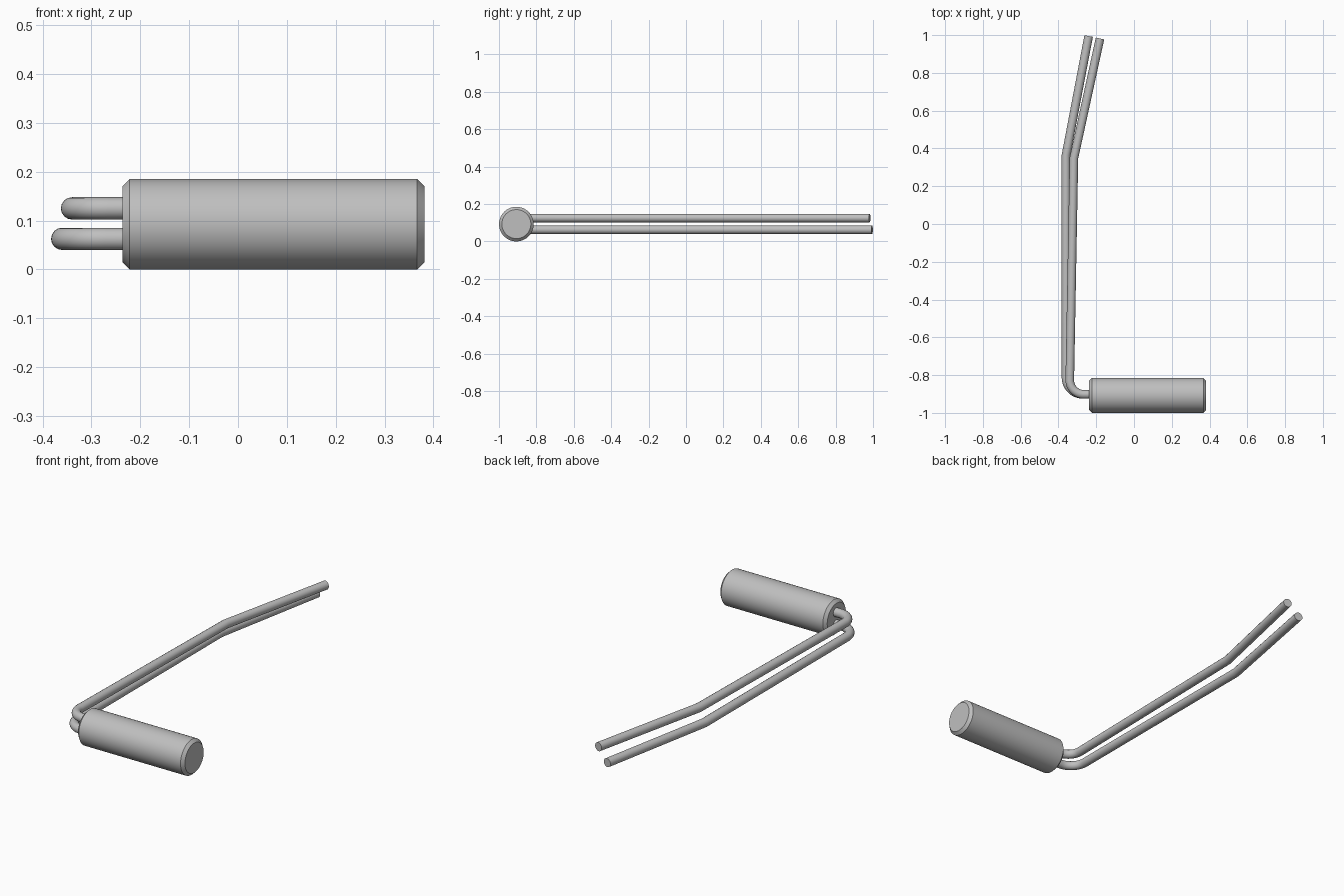
import bpy
import bmesh
from math import sin, cos, pi, radians
from mathutils import Matrix

cube = bpy.data.objects.get("Cube")
if cube:
    bpy.data.objects.remove(cube, do_unlink=True)

GREY = (0.52, 0.52, 0.52, 1)
steel = bpy.data.materials.new("plain grey")
steel.diffuse_color = GREY
steel.use_nodes = True
steel.node_tree.nodes["Principled BSDF"].inputs["Base Color"].default_value = GREY

HANDLE_Y = -0.907


def finish(obj):
    """Give the part its colour and smooth sides with sharp rims."""
    obj.data.materials.clear()
    obj.data.materials.append(steel)
    bpy.ops.object.select_all(action="DESELECT")
    obj.select_set(True)
    bpy.context.view_layer.objects.active = obj
    if obj.type == "CURVE":
        bpy.ops.object.convert(target="MESH")
        obj = bpy.context.object
    bpy.ops.object.shade_smooth_by_angle(angle=radians(30))


def make_handle(left, right, radius, chamfer):
    """Chamfered round bar lying along x."""
    bm = bmesh.new()
    bmesh.ops.create_cone(bm, cap_ends=True, segments=64, radius1=radius,
                          radius2=radius, depth=right - left,
                          matrix=Matrix.Rotation(pi / 2, 4, "Y"))
    rims = [e for e in bm.edges if abs(e.verts[0].co.x - e.verts[1].co.x) < 0.001]
    bmesh.ops.bevel(bm, geom=rims, offset=chamfer, segments=1, affect="EDGES")
    mesh = bpy.data.meshes.new("handle")
    bm.to_mesh(mesh)
    bm.free()
    obj = bpy.data.objects.new("handle", mesh)
    obj.location = ((left + right) / 2, HANDLE_Y, radius)
    bpy.context.collection.objects.link(obj)
    finish(obj)


def make_rod(name, z, side_x, bend, kink, tip):
    """Bent rod: out of the handle, round the corner, along and angled off."""
    start_y = -0.902
    path = [(-0.2, start_y)]
    for i in range(13):
        a = pi / 2 * i / 12
        path.append((side_x + bend - bend * sin(a), start_y + bend - bend * cos(a)))
    path += [kink, tip]
    curve = bpy.data.curves.new(name, "CURVE")
    curve.dimensions = "3D"
    curve.bevel_depth = 0.0228
    curve.bevel_resolution = 6
    curve.use_fill_caps = True
    spline = curve.splines.new("POLY")
    spline.points.add(len(path) - 1)
    for point, (x, y) in zip(spline.points, path):
        point.co = (x, y, z, 1)
    obj = bpy.data.objects.new(name, curve)
    bpy.context.collection.objects.link(obj)
    finish(obj)


make_handle(-0.237, 0.382, 0.0925, 0.015)
make_rod("lower_rod", 0.0625, -0.36, 0.09, (-0.36, 0.365), (-0.24, 0.995))
make_rod("upper_rod", 0.125, -0.34, 0.075, (-0.318, 0.35), (-0.18, 0.982))
